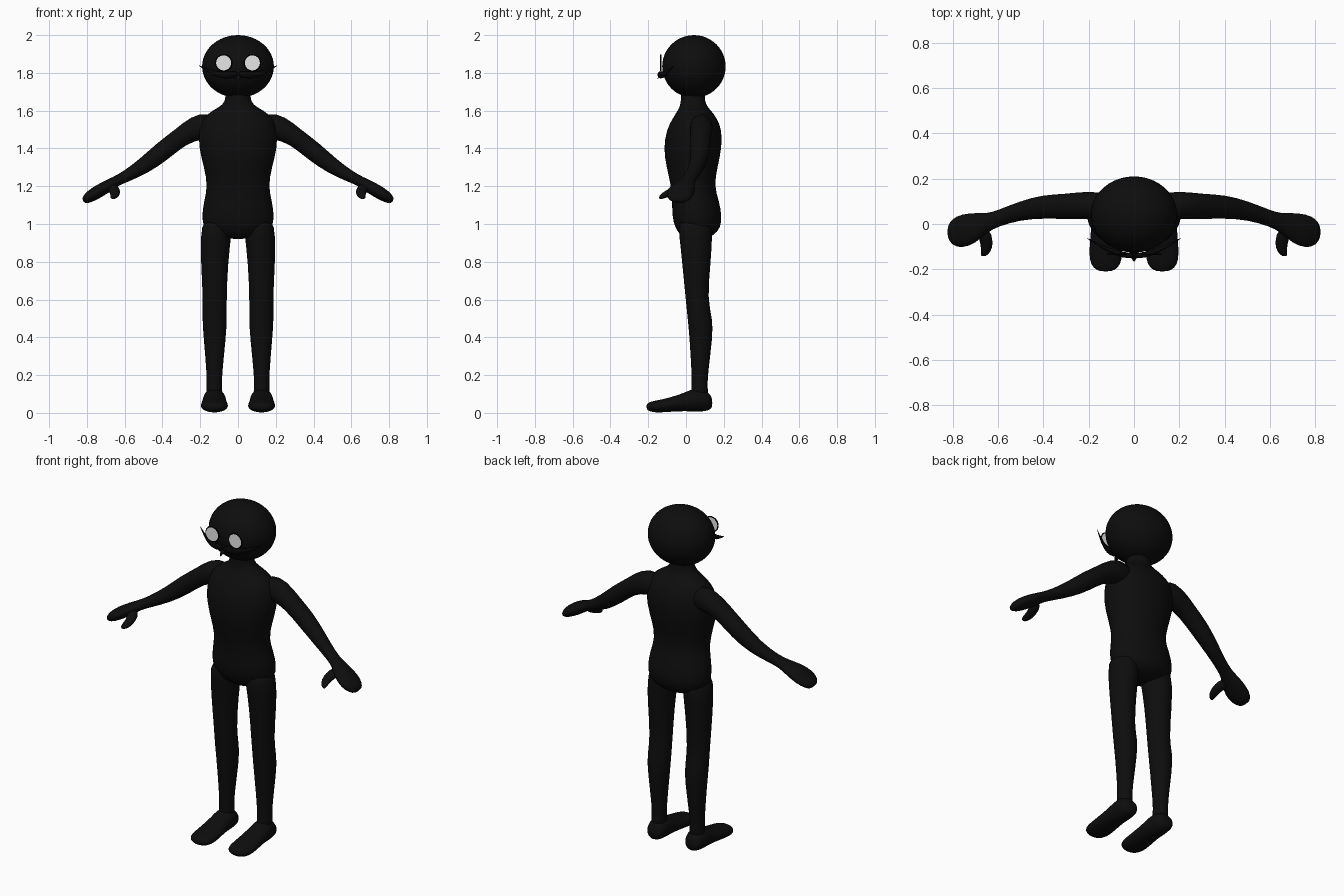
import bpy, bmesh, math
from mathutils import Vector

default = bpy.data.objects.get("Cube")
if default:
    bpy.data.objects.remove(default, do_unlink=True)


def material(name, rgb):
    mat = bpy.data.materials.new(name)
    mat.use_nodes = True
    mat.diffuse_color = (*rgb, 1)
    mat.node_tree.nodes["Principled BSDF"].inputs["Base Color"].default_value = (*rgb, 1)
    return mat


skin = material("soft black", (.004, .004, .004))
hair = material("deep black", (.002, .002, .002))
white = material("eye white", (.8, .8, .8))


def finish(name, bm, mat, mirror=False, levels=0):
    """Turn a bmesh into a smooth shaded object, optionally mirrored across x."""
    bmesh.ops.recalc_face_normals(bm, faces=bm.faces)
    mesh = bpy.data.meshes.new(name)
    bm.to_mesh(mesh)
    bm.free()
    mesh.materials.append(mat)
    obj = bpy.data.objects.new(name, mesh)
    bpy.context.collection.objects.link(obj)
    for poly in mesh.polygons:
        poly.use_smooth = True
    if mirror:
        obj.modifiers.new("mirror", "MIRROR").use_mirror_merge = False
    if levels:
        sub = obj.modifiers.new("smooth", "SUBSURF")
        sub.levels = sub.render_levels = levels
    return obj


def loft(name, rings, a, b, mat=skin, mirror=False, sides=20):
    """Skin a row of ellipses (centre, radius along a, radius along b)."""
    a, b = Vector(a).normalized(), Vector(b).normalized()
    bm = bmesh.new()
    loops = []
    for centre, ra, rb in rings:
        loop = []
        for i in range(sides):
            t = math.tau * i / sides
            loop.append(bm.verts.new(Vector(centre) + a * ra * math.cos(t) + b * rb * math.sin(t)))
        loops.append(loop)
    for low, high in zip(loops, loops[1:]):
        for i in range(sides):
            j = (i + 1) % sides
            bm.faces.new((low[i], low[j], high[j], high[i]))
    bm.faces.new(loops[0])
    bm.faces.new(loops[-1])
    return finish(name, bm, mat, mirror, levels=1)


X, Y, Z = (1, 0, 0), (0, 1, 0), (0, 0, 1)

# Torso and neck: height, half width, front y, back y
torso = [
    (.92, .07, .0, .10), (.94, .14, -.03, .15), (.98, .185, -.06, .185),
    (1.04, .195, -.075, .192), (1.12, .183, -.075, .178), (1.2, .162, -.08, .15),
    (1.3, .182, -.105, .168), (1.4, .21, -.122, .192), (1.5, .212, -.105, .192),
    (1.56, .19, -.072, .165), (1.6, .14, -.045, .135), (1.63, .078, -.03, .105),
    (1.67, .065, -.027, .1), (1.74, .065, -.025, .1),
]
loft("torso", [((0, (f + k) / 2, z), w, (k - f) / 2) for z, w, f, k in torso], X, Y)

# Legs: height, inner x, outer x, front y, back y
leg = [
    (1.04, .03, .185, -.05, .14), (.93, .035, .2, -.035, .14), (.8, .052, .197, -.022, .132),
    (.6, .06, .186, -.002, .113), (.5, .058, .19, .008, .142), (.4, .063, .183, .018, .142),
    (.2, .085, .165, .03, .115), (.13, .085, .167, .03, .115), (.07, .08, .17, .02, .12),
]
loft("legs", [(((i + o) / 2, (f + k) / 2, z), (o - i) / 2, (k - f) / 2)
              for z, i, o, f, k in leg], X, Y, mirror=True)

# Feet: y, middle height, half width, half height
foot = [
    (.14, .052, .03, .025), (.12, .062, .052, .052), (.06, .072, .062, .068),
    (.0, .06, .063, .05), (-.09, .042, .072, .037), (-.16, .033, .074, .033),
    (-.195, .033, .055, .025), (-.21, .033, .025, .012),
]
loft("feet", [((.125, y, z), w, h) for y, z, w, h in foot], X, Z, mirror=True)

# Arms and mitten hands: x, y, z, half thickness, half depth
arm = [
    (.1, .08, 1.53, .085, .06), (.22, .083, 1.51, .068, .062), (.3, .077, 1.465, .048, .056),
    (.4, .077, 1.385, .054, .053), (.5, .06, 1.305, .043, .042), (.6, .025, 1.248, .03, .036),
    (.65, .005, 1.225, .027, .042), (.7, -.018, 1.195, .034, .068), (.76, -.032, 1.16, .035, .077),
    (.8, -.035, 1.135, .028, .06), (.82, -.035, 1.12, .014, .03),
]
loft("arms", [((x, y, z), t, d) for x, y, z, t, d in arm], (.52, 0, .85), Y, mirror=True)

# Thumbs
thumb = [(.67, -.02, 1.195, .035), (.652, -.07, 1.175, .03), (.65, -.105, 1.158, .026),
         (.658, -.13, 1.147, .02), (.665, -.143, 1.14, .01)]
loft("thumbs", [((x, y, z), r, r * .8) for x, y, z, r in thumb], X, Z, mirror=True, sides=12)

# Head
bm = bmesh.new()
bmesh.ops.create_uvsphere(bm, u_segments=40, v_segments=24, radius=1)
for v in bm.verts:
    v.co = Vector((v.co.x * .19, v.co.y * .168 + .042, v.co.z * .166 + 1.834))
finish("head", bm, skin)


def disc(name, radius, depth, y, mat):
    """Thin upright plate in front of each eye."""
    bm = bmesh.new()
    bmesh.ops.create_cone(bm, cap_ends=True, segments=28, radius1=radius, radius2=radius, depth=depth)
    for v in bm.verts:
        v.co = Vector((v.co.x + .076, v.co.z + y, v.co.y + 1.853))
    obj = finish(name, bm, mat, mirror=True)
    for poly in obj.data.polygons:
        poly.use_smooth = False


disc("eye_plates", .04, .006, -.133, white)

# Rims around the eyes
bm = bmesh.new()
tube, around = 6, 28
loops = []
for i in range(around):
    t = math.tau * i / around
    loop = []
    for j in range(tube):
        s = math.tau * j / tube
        r = .042 + .004 * math.cos(s)
        loop.append(bm.verts.new((.076 + r * math.cos(t), -.133 + .004 * math.sin(s), 1.853 + r * math.sin(t))))
    loops.append(loop)
for i in range(around):
    here, after = loops[i], loops[(i + 1) % around]
    for j in range(tube):
        k = (j + 1) % tube
        bm.faces.new((here[j], after[j], after[k], here[k]))
finish("eye_rims", bm, hair, mirror=True)

# Moustache wings, sweeping up to sharp tips
wing = [(.0, -.14, 1.795, .018), (.05, -.138, 1.787, .02), (.11, -.115, 1.79, .017),
        (.16, -.09, 1.812, .01), (.212, -.06, 1.842, .001)]
loft("moustache", [((x, y, z), r * .7, r) for x, y, z, r in wing], Y, Z, hair, mirror=True, sides=10)

# Pointed chin tuft
tuft = [(-.11, 1.8, .028), (-.14, 1.785, .02), (-.167, 1.75, .001)]
loft("chin_tuft", [((0, y, z), r, r * .8) for y, z, r in tuft], X, (0, .6, .8), hair, sides=10)
